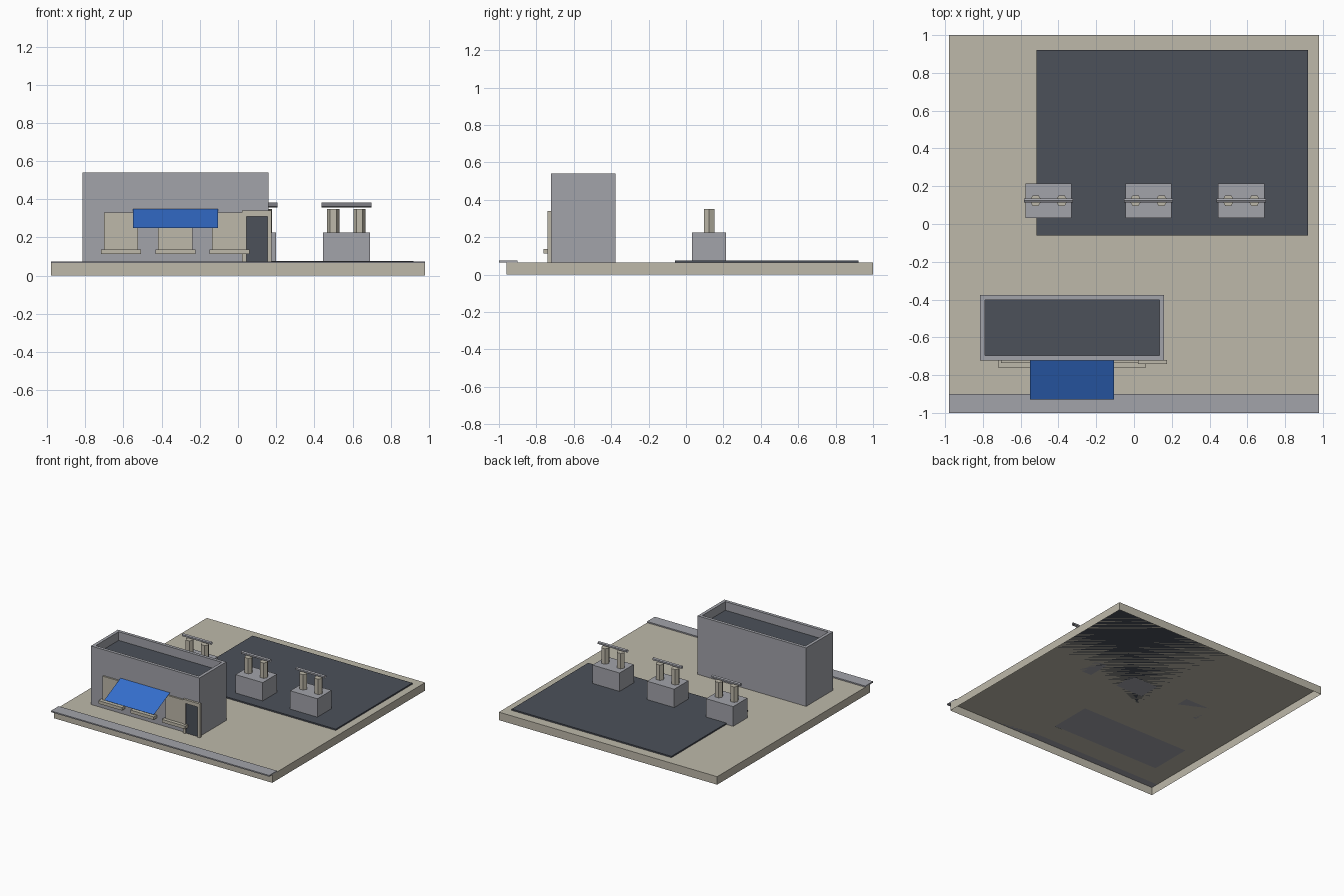
import bpy, bmesh
from math import pi
from mathutils import Matrix, Vector

cube = bpy.data.objects.get("Cube")
if cube:
    bpy.data.objects.remove(cube, do_unlink=True)


def material(name, rgb):
    # 8-bit display colour to linear
    lin = [(c / 255 / 12.92) if c < 11 else ((c / 255 + 0.055) / 1.055) ** 2.4 for c in rgb]
    m = bpy.data.materials.new(name)
    m.use_nodes = True
    m.diffuse_color = (*lin, 1)
    bsdf = next(n for n in m.node_tree.nodes if n.type == 'BSDF_PRINCIPLED')
    bsdf.inputs["Base Color"].default_value = (*lin, 1)
    return m


BEIGE = material("warm_beige", (190, 185, 170))
GREY = material("concrete_grey", (162, 163, 170))
DARK = material("dark_slate", (76, 81, 90))
BLUE = material("awning_blue", (52, 110, 205))


def finish(name, bm, *mats):
    me = bpy.data.meshes.new(name)
    bm.to_mesh(me)
    bm.free()
    for m in mats:
        me.materials.append(m)
    ob = bpy.data.objects.new(name, me)
    bpy.context.collection.objects.link(ob)
    return ob


def box_mesh(x, y, z):
    lo, hi = Vector((x[0], y[0], z[0])), Vector((x[1], y[1], z[1]))
    bm = bmesh.new()
    bmesh.ops.create_cube(bm, size=1, matrix=Matrix.Translation((lo + hi) / 2)
                          @ Matrix.Diagonal((*(hi - lo), 1)))
    bm.normal_update()
    return bm


def box(name, x, y, z, mat):
    return finish(name, box_mesh(x, y, z), mat)


def hex_prism(name, radius, length, matrix, mat, caps):
    bm = bmesh.new()
    bmesh.ops.create_cone(bm, cap_ends=caps, segments=6, radius1=radius,
                          radius2=radius, depth=length, matrix=matrix)
    return finish(name, bm, mat)


def faces_along(bm, z):
    return [f for f in bm.faces if f.normal.z * z > 0.9]


GROUND = 0.065

# Ground tray, open underneath
bm = box_mesh((-0.98, 0.98), (-0.96, 1), (0, GROUND))
bmesh.ops.delete(bm, geom=faces_along(bm, -1), context='FACES')
finish("ground", bm, BEIGE)

# Paving
box("sidewalk", (-0.98, 0.98), (-1, -0.9), (GROUND, 0.075), GREY)
box("asphalt_lot", (-0.515, 0.92), (-0.06, 0.922), (GROUND, 0.076), DARK)

# Building with a sunken dark roof behind the parapet
bm = box_mesh((-0.815, 0.16), (-0.722, -0.377), (GROUND, 0.54))
roof = faces_along(bm, 1)
bmesh.ops.inset_region(bm, faces=roof, thickness=0.036)
geom = bmesh.ops.extrude_face_region(bm, geom=roof)["geom"]
bmesh.ops.delete(bm, geom=roof, context='FACES')
bmesh.ops.translate(bm, vec=(0, 0, -0.07),
                    verts=[g for g in geom if isinstance(g, bmesh.types.BMVert)])
for g in geom:
    if isinstance(g, bmesh.types.BMFace):
        g.material_index = 1
bmesh.ops.recalc_face_normals(bm, faces=bm.faces)
finish("building", bm, GREY, DARK)

# Shop windows with sills
for i, cx in enumerate((-0.613, -0.328, -0.045)):
    box(f"window_{i + 1}", (cx - 0.09, cx + 0.09), (-0.735, -0.72), (0.135, 0.33), BEIGE)
    box(f"window_sill_{i + 1}", (cx - 0.105, cx + 0.105), (-0.763, -0.72), (0.113, 0.138), BEIGE)

# Door and its frame
box("door", (0.045, 0.155), (-0.73, -0.722), (GROUND, 0.31), DARK)
for side, x in (("right", (0.022, 0.045)), ("left", (0.155, 0.175))):
    box(f"door_post_{side}", x, (-0.74, -0.72), (GROUND, 0.31), BEIGE)
box("door_lintel", (0.022, 0.175), (-0.74, -0.72), (0.31, 0.34), BEIGE)

# Sloping awning sheet
bm = bmesh.new()
bm.faces.new([bm.verts.new((x, y, z)) for x, y, z in (
    (-0.55, -0.93, 0.25), (-0.105, -0.93, 0.25), (-0.105, -0.722, 0.35), (-0.55, -0.722, 0.35))])
finish("awning", bm, BLUE)

# Three islands, each with two hexagonal posts and a hollow overhead bar
PY = 0.124
for i, cx in enumerate((-0.452, 0.077, 0.568)):
    n = i + 1
    box(f"island_{n}", (cx - 0.122, cx + 0.122), (PY - 0.091, PY + 0.091), (GROUND, 0.225), GREY)
    for side, s in (("right", -1), ("left", 1)):
        at = Matrix.Translation((cx + s * 0.069, PY, 0.2875))
        # corners of the hexagon point sideways
        hex_prism(f"post_{side}_{n}", 0.032, 0.125, at @ Matrix.Rotation(pi / 2, 4, 'Z'), BEIGE, True)
    hex_prism(f"overhead_bar_{n}", 0.013, 0.26,
              Matrix.Translation((cx, PY, 0.37)) @ Matrix.Rotation(pi / 2, 4, 'Y')
              @ Matrix.Rotation(pi / 2, 4, 'Z'), GREY, False)
